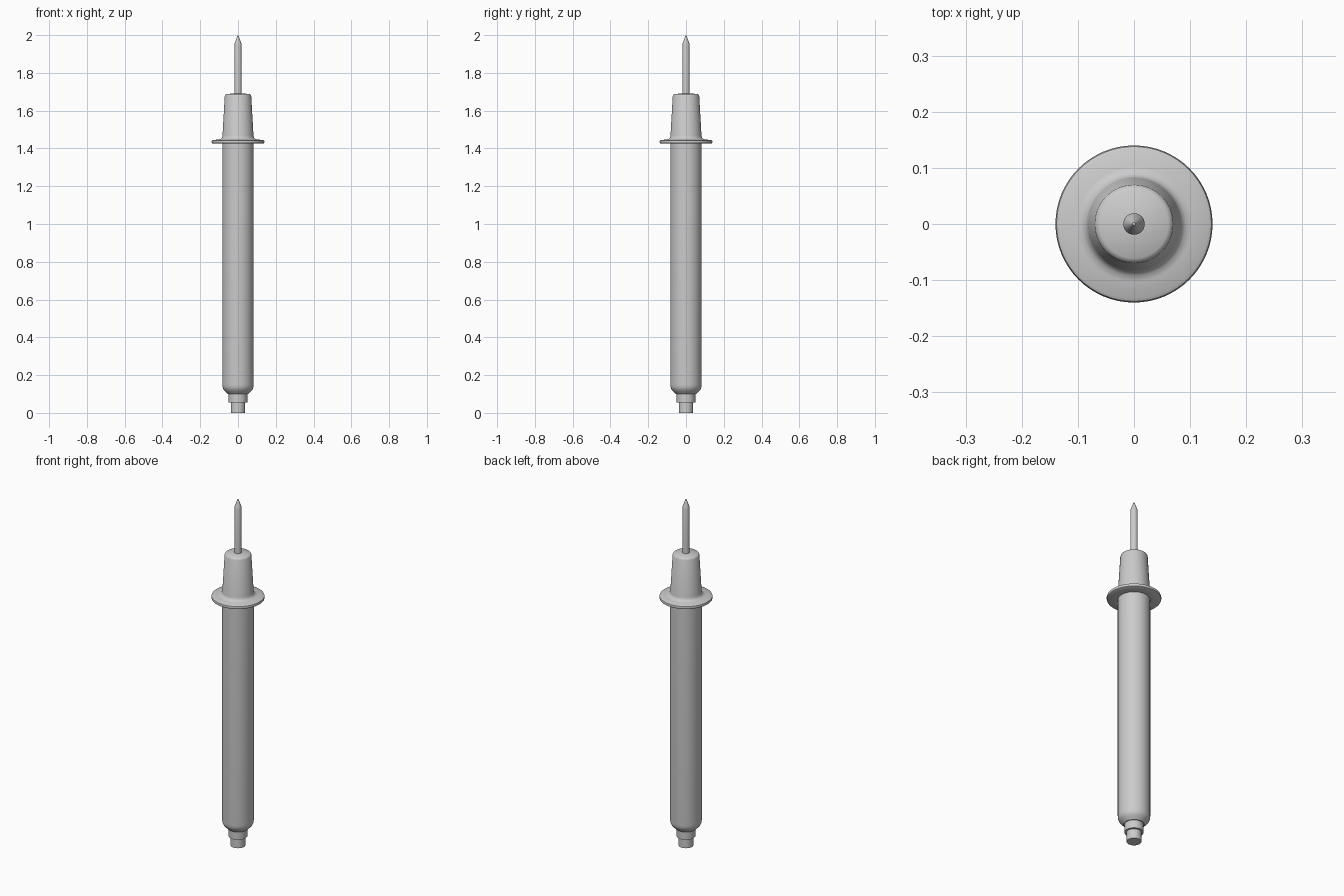
import bpy, bmesh, math

if "Cube" in bpy.data.objects:
    bpy.data.objects.remove(bpy.data.objects["Cube"])

SEGMENTS = 64


def lathe(name, profile, angle=35):
    """Revolve an (r, z) profile, listed bottom to top, about the z axis."""
    bm = bmesh.new()
    rings = []
    for r, z in profile:
        if r == 0:
            rings.append([bm.verts.new((0, 0, z))] * SEGMENTS)
        else:
            rings.append([bm.verts.new((r * math.cos(2 * math.pi * i / SEGMENTS),
                                        r * math.sin(2 * math.pi * i / SEGMENTS), z))
                          for i in range(SEGMENTS)])
    for low, high in zip(rings, rings[1:]):
        for i in range(SEGMENTS):
            j = (i + 1) % SEGMENTS
            bm.faces.new(dict.fromkeys((low[i], low[j], high[j], high[i])))
    mesh = bpy.data.meshes.new(name)
    bm.to_mesh(mesh)
    bm.free()
    obj = bpy.data.objects.new(name, mesh)
    bpy.context.collection.objects.link(obj)
    bpy.ops.object.select_all(action='DESELECT')
    obj.select_set(True)
    bpy.context.view_layer.objects.active = obj
    bpy.ops.object.shade_smooth_by_angle(angle=math.radians(angle))
    return obj


# Stepped cable collar, handle, finger guard and tapered nose in one turned shell
lathe("handle", [
    (0, 0), (0.038, 0), (0.038, 0.054),                      # cable end
    (0.049, 0.054), (0.049, 0.1),                            # collar
    (0.053, 0.1), (0.066, 0.112), (0.077, 0.124),            # rounded shoulder
    (0.082, 0.137), (0.083, 0.15), (0.083, 1.425),           # grip
    (0.133, 1.425), (0.138, 1.428), (0.14, 1.435),           # guard rim
    (0.138, 1.442), (0.133, 1.445),
    (0.103, 1.447), (0.092, 1.45), (0.085, 1.457), (0.082, 1.468),  # fillet
    (0.07, 1.678), (0.067, 1.684), (0.061, 1.688), (0, 1.693),      # nose
])

# Metal probe pin with a pointed tip
lathe("probe_pin", [
    (0, 1.68), (0.019, 1.68), (0.019, 1.95), (0.017, 1.958),
    (0.003, 1.998), (0, 2.0),
])
